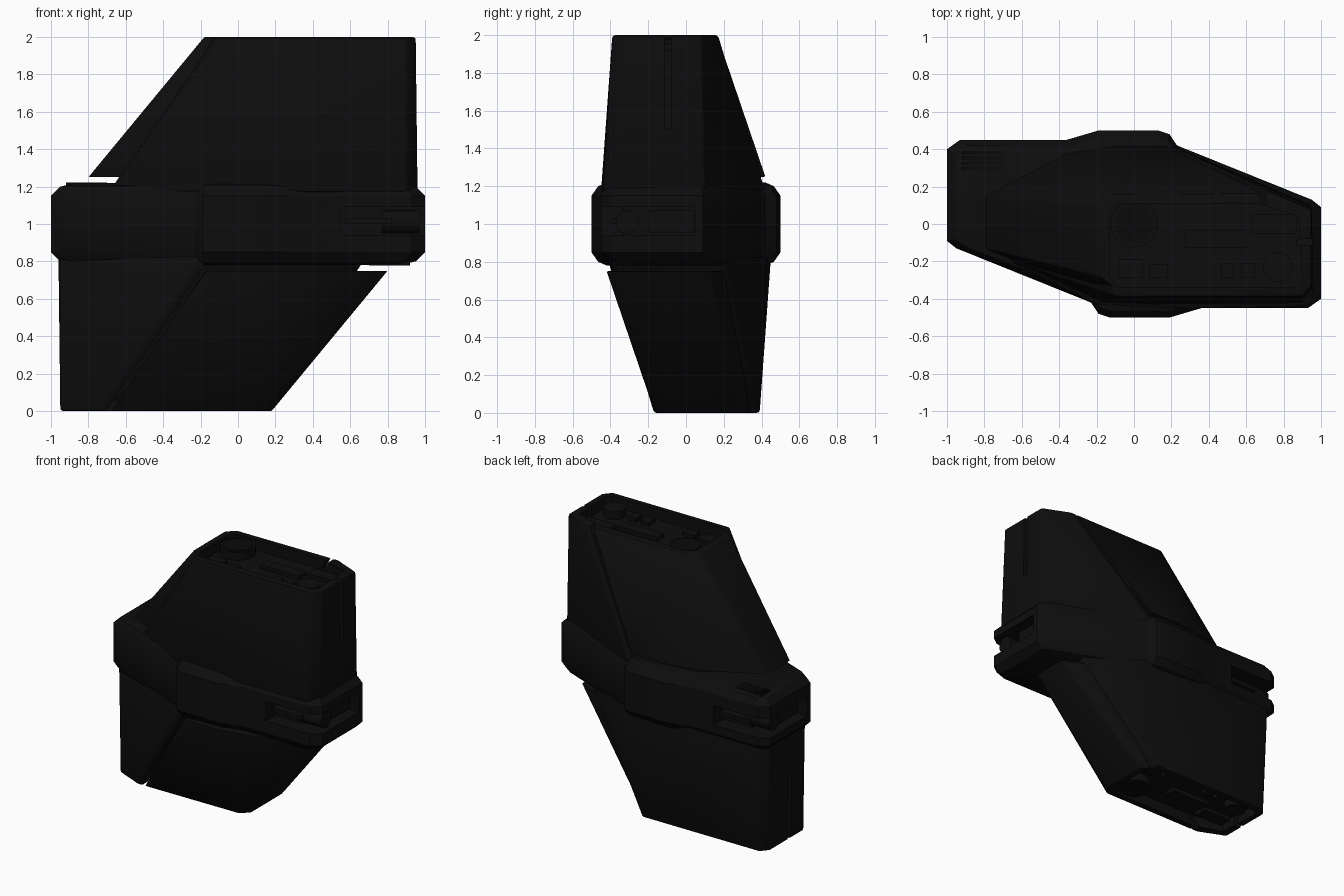
import bpy, bmesh, math
from mathutils import Vector, Matrix

if "Cube" in bpy.data.objects:
    bpy.data.objects.remove(bpy.data.objects["Cube"])


def material(name, value):
    m = bpy.data.materials.new(name)
    m.use_nodes = True
    col = (value, value, value, 1)
    m.diffuse_color = col
    m.node_tree.nodes["Principled BSDF"].inputs["Base Color"].default_value = col
    return m


BLACK = material("matte black", 0.004)
DARK = material("deep black", 0.003)


def finish(bm, name, mat):
    bmesh.ops.recalc_face_normals(bm, faces=bm.faces)
    me = bpy.data.meshes.new(name)
    bm.to_mesh(me)
    bm.free()
    me.materials.append(mat)
    ob = bpy.data.objects.new(name, me)
    bpy.context.collection.objects.link(ob)
    return ob


def hull(name, pts, s=1, mat=BLACK):
    """Convex solid; s = -1 gives the point-mirrored twin. z is from mid height."""
    bm = bmesh.new()
    vs = [bm.verts.new(Vector(p) * s + Vector((0, 0, 1))) for p in pts]
    bmesh.ops.convex_hull(bm, input=vs)
    loose = [v for v in bm.verts if not v.link_faces]
    bmesh.ops.delete(bm, geom=loose, context='VERTS')
    bmesh.ops.dissolve_limit(bm, angle_limit=0.02, verts=bm.verts, edges=bm.edges)
    return finish(bm, name, mat)


def box(name, lo, hi, s=1, mat=BLACK):
    pts = [(x, y, z) for x in (lo[0], hi[0]) for y in (lo[1], hi[1]) for z in (lo[2], hi[2])]
    return hull(name, pts, s, mat)


def cylinder(name, centre, r, length, s=1, axis='Z', mat=BLACK):
    bm = bmesh.new()
    rot = Matrix.Rotation(math.pi / 2, 4, 'Y') if axis == 'X' else Matrix()
    pos = Vector(centre) * s + Vector((0, 0, 1))
    bmesh.ops.create_cone(bm, cap_ends=True, segments=32, radius1=r, radius2=r,
                          depth=length, matrix=Matrix.Translation(pos) @ rot)
    return finish(bm, name, mat)


def apply(ob, mod):
    bpy.context.view_layer.objects.active = ob
    bpy.ops.object.modifier_apply(modifier=mod.name)


def bevel(ob, width):
    m = ob.modifiers.new("edge", 'BEVEL')
    m.width, m.segments, m.limit_method, m.angle_limit = width, 2, 'ANGLE', 0.5
    apply(ob, m)


def cut(ob, cutters):
    for c in cutters:
        m = ob.modifiers.new("cut", 'BOOLEAN')
        m.operation, m.object, m.solver = 'DIFFERENCE', c, 'EXACT'
        apply(ob, m)


def drop(cutters):
    for c in cutters:
        bpy.data.objects.remove(c)


def level(points, z):
    return [(x, y, z) for x, y in points]


# Middle band: half outline, repeated by a half turn, lofted through rings
half = [(1, .09), (1, -.4), (.93, -.45), (.36, -.45), (.19, -.5), (-.13, -.5),
        (-.19, -.48), (-.23, -.42), (-.95, -.13)]
outline = half + [(-x, -y) for x, y in half]
rings = [(-.22, .86, .84), (-.2, .95, .93), (-.15, 1, 1), (.15, 1, 1), (.2, .95, .93), (.22, .86, .84)]
bm = bmesh.new()
loops = [[bm.verts.new((x * sx, y * sy, 1 + z)) for x, y in outline] for z, sx, sy in rings]
n = len(outline)
for a, b in zip(loops, loops[1:]):
    for i in range(n):
        j = (i + 1) % n
        bm.faces.new((a[i], a[j], b[j], b[i]))
bm.faces.new(loops[0])
bm.faces.new(loops[-1])
band = finish(bm, "middle_band", BLACK)

# Tower sections
core_base = [(-.69, -.19), (-.69, .1), (-.34, .35), (.1, .4), (.2, .42), (.95, .1),
             (.96, -.36), (.9, -.44), (.2, -.45), (-.2, -.43)]
core_top = [(-.13, -.3), (-.13, .08), (-.07, .13), (.7, .16), (.74, .17), (.95, .08),
            (.95, -.33), (.9, -.39), (-.1, -.39)]
shell_base = [(-.8, -.13), (-.8, .15), (-.36, .38), (-.1, .42), (.17, .42), (.15, .34), (-.47, -.27)]
shell_top = [(-.18, -.28), (-.18, .1), (-.12, .16), (.7, .165), (.68, .1), (-.08, -.36)]
well = [(-.13, -.28), (-.13, .06), (-.08, .11), (.66, .11), (.88, .04), (.9, -.3),
        (.86, -.34), (-.09, -.34)]
seam = [(.14, .38, .2), (.17, .38, .2), (.14, .6, .2), (.17, .6, .2),
        (.69, .08, 1.02), (.72, .08, 1.02), (.69, .3, 1.02), (.72, .3, 1.02)]

for s, side in ((1, "upper"), (-1, "lower")):
    core = hull(side + "_tower", level(core_base, .17) + level(core_top, 1), s)
    shell = hull(side + "_sloped_shell", level(shell_base, .25) + level(shell_top, 1), s)
    bevel(core, .015)
    bevel(shell, .008)

    # End well, seam and end groove
    cutters = [hull("well_cutter", level(well, .92) + level(well, 1.1), s),
               hull("seam_cutter", seam, s),
               box("groove_cutter", (.87, -.115, .5), (1.1, -.08, 1.1), s)]
    for c in cutters:
        c.hide_render = True
    cut(core, cutters)
    cut(shell, cutters[:2])
    drop(cutters)

    # Fittings in the end well
    cylinder(side + "_round_hatch", (0, 0, .945), .125, .07, s)
    cylinder(side + "_hatch_cap", (0, 0, .98), .105, .015, s, mat=DARK)
    cylinder(side + "_round_port", (.77, -.23, .945), .08, .07, s)
    for i, (x, y, w, d) in enumerate([(.44, -.08, .33, .09), (-.02, -.24, .13, .1),
                                      (.13, -.25, .1, .07), (.5, -.25, .07, .08),
                                      (.61, -.25, .07, .08), (.75, 0, .24, .1)]):
        box(f"{side}_well_block_{i}", (x - w / 2, y - d / 2, .91), (x + w / 2, y + d / 2, .95), s)

    # Slats on the band corner
    for i in range(4):
        y = .29 + i * .028
        box(f"{side}_slat_{i}", (-.92, y, .19), (-.7, y + .014, .222), s, DARK)

    # Notch in the band end, with a barrel inside
    cutters = [box("notch_cutter", (.55, -.7, -.06), (1.2, -.33, .09), s),
               box("end_notch_cutter", (.8, -.7, -.06), (1.2, .05, .09), s)]
    for c in cutters:
        c.hide_render = True
    cut(band, cutters)
    drop(cutters)
    cylinder(side + "_notch_barrel", (.87, -.31, .01), .062, .2, s, 'X')
    box(side + "_notch_block", (.78, -.2, -.045), (.93, .04, .075), s)
    box(side + "_notch_rail", (.57, -.4, 0), (.82, -.32, .03), s)

# Smooth the rounded parts, keep the hard edges
bpy.ops.object.select_all(action='DESELECT')
for ob in bpy.context.collection.objects:
    if ob.type == 'MESH' and ob.data.materials and ob.data.materials[0] in (BLACK, DARK):
        ob.select_set(True)
        bpy.context.view_layer.objects.active = ob
bpy.ops.object.shade_smooth_by_angle(angle=math.radians(30))
